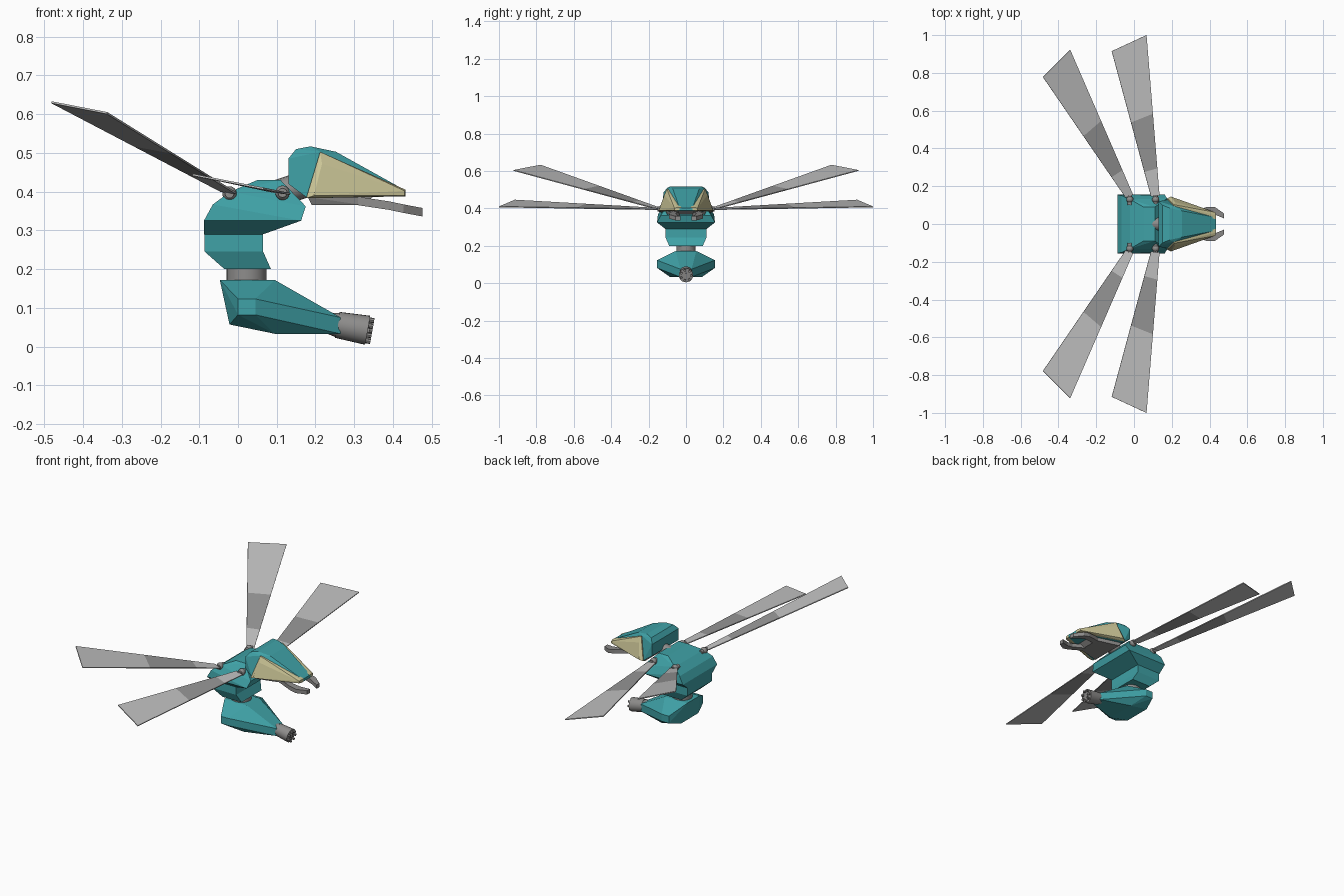
import bpy, bmesh, math
from mathutils import Vector, Matrix

if "Cube" in bpy.data.objects:
    bpy.data.objects.remove(bpy.data.objects["Cube"])


def material(name, r, g, b):
    m = bpy.data.materials.new(name)
    m.diffuse_color = (r, g, b, 1)
    m.use_nodes = True
    m.node_tree.nodes["Principled BSDF"].inputs["Base Color"].default_value = m.diffuse_color
    return m


TEAL = material("teal_shell", 0.05, 0.36, 0.385)
YELLOW = material("pale_yellow", 0.60, 0.56, 0.31)
METAL = material("grey_metal", 0.27, 0.265, 0.26)
LIGHT = material("light_wing", 0.54, 0.54, 0.54)
DARK = material("dark_wing", 0.31, 0.31, 0.31)


def finish(name, bm, mats, mirror=False, smooth=False):
    me = bpy.data.meshes.new(name)
    bm.to_mesh(me)
    bm.free()
    for m in mats:
        me.materials.append(m)
    ob = bpy.data.objects.new(name, me)
    bpy.context.collection.objects.link(ob)
    if mirror:
        mod = ob.modifiers.new("mirror", 'MIRROR')
        mod.use_axis = (False, True, False)
        mod.use_mirror_merge = False
    if smooth:
        bpy.ops.object.select_all(action='DESELECT')
        ob.select_set(True)
        bpy.context.view_layer.objects.active = ob
        bpy.ops.object.shade_smooth_by_angle(angle=math.radians(35))
    return ob


def shell(name, pts, mat, pair=False):
    """Faceted convex part: one body across the middle, or a mirrored pair."""
    bm = bmesh.new()
    for x, y, z in pts:
        bm.verts.new((x, y, z))
        if not pair:
            bm.verts.new((x, -y, z))
    res = bmesh.ops.convex_hull(bm, input=bm.verts[:])
    junk = [g for g in res["geom_interior"] if isinstance(g, bmesh.types.BMVert)]
    bmesh.ops.delete(bm, geom=junk, context='VERTS')
    bmesh.ops.dissolve_limit(bm, angle_limit=math.radians(1), verts=bm.verts[:], edges=bm.edges[:])
    bmesh.ops.recalc_face_normals(bm, faces=bm.faces[:])
    return finish(name, bm, [mat], pair)


def rod(name, a, b, r1, r2, mat, sides=20, pair=False):
    a, b = Vector(a), Vector(b)
    bm = bmesh.new()
    rot = (b - a).to_track_quat('Z', 'Y').to_matrix().to_4x4()
    bmesh.ops.create_cone(bm, cap_ends=True, segments=sides, radius1=r1, radius2=r2,
                          depth=(b - a).length, matrix=Matrix.Translation((a + b) / 2) @ rot)
    return finish(name, bm, [mat], pair, True)


# Thorax and waist
shell("thorax", [(-.088, .11, .29), (.065, .11, .29), (-.088, .155, .325), (.163, .155, .325),
                 (-.065, .15, .367), (.175, .135, .362), (-.02, .13, .40),
                 (.05, .09, .43), (.11, .09, .43)], TEAL)
shell("upper_waist", [(-.086, .11, .291), (.065, .11, .291), (-.086, .11, .245), (.065, .11, .245)], TEAL)
shell("lower_waist", [(-.086, .11, .245), (.065, .11, .245), (-.035, .09, .20), (.085, .09, .20)], TEAL)
rod("waist_joint", (.022, 0, .16), (.022, 0, .21), .052, .052, METAL, 24)

# Abdomen
shell("abdomen", [(-.047, .055, .172), (.095, .055, .172), (0, .155, .123), (.045, .155, .123),
                  (.045, .155, .082), (0, .155, .082), (-.022, .08, .057), (.095, .085, .033),
                  (.265, .03, .075), (.265, .03, .033)], TEAL)

# Stinger barrel with a ring of small studs on its end
base, tip = Vector((.20, 0, .066)), Vector((.335, 0, .042))
axis = (tip - base).normalized()
up = Vector((0, 1, 0)).cross(axis)
rod("barrel_root", base, base.lerp(tip, .5), .020, .034, METAL)
rod("barrel", base.lerp(tip, .42), tip, .034, .038, METAL, 24)
rod("barrel_core", tip, tip + axis * .005, .012, .012, METAL, 12)
for i in range(7):
    a = i * math.tau / 7
    p = tip + (Vector((0, 1, 0)) * math.cos(a) + up * math.sin(a)) * .028
    rod("barrel_stud", p - axis * .005, p + axis * .012, .0065, .0065, METAL, 8)

# Head, eyes and neck
shell("head", [(.13, .12, .42), (.13, .12, .485), (.15, .10, .51), (.187, .085, .517),
               (.253, .07, .503), (.212, .095, .503), (.18, .13, .383),
               (.433, .035, .403), (.433, .035, .388)], TEAL)
shell("eye", [(.212, .085, .503), (.176, .12, .383), (.433, .025, .388), (.433, .025, .405),
              (.212, .102, .503), (.176, .136, .383), (.433, .046, .388), (.433, .046, .405),
              (.217, .116, .472), (.196, .145, .39), (.43, .062, .39), (.43, .062, .402)], YELLOW, True)
rod("neck", (.10, 0, .395), (.19, 0, .425), .035, .035, METAL, 16)

# Jaw plate and hooked mandibles
shell("jaw_plate", [(.18, .11, .386), (.19, .10, .366), (.32, .065, .366), (.35, .055, .388)], METAL)
sections = [((.31, .05, .376), .018), ((.39, .073, .364), .018),
            ((.428, .07, .356), .020), ((.476, .043, .347), .013)]
for (a, wa), (b, wb) in zip(sections, sections[1:]):
    shell("mandible", [(p[0], p[1] + s * w, p[2] + h) for p, w in ((a, wa), (b, wb))
                       for s in (-1, 1) for h in (-.011, .011)], METAL, True)


# Wings: three panels each, the middle one dark
def wing(name, root_a, root_b, tip_a, tip_b):
    bm = bmesh.new()
    rows = []
    for t in (0, .17, .51, 1):
        rows.append([bm.verts.new(Vector(r).lerp(Vector(e), t))
                     for r, e in ((root_a, tip_a), (root_b, tip_b))])
    for i, (p, q) in enumerate(zip(rows, rows[1:])):
        f = bm.faces.new((p[0], p[1], q[1], q[0]))
        f.material_index = i % 2
    ob = finish(name, bm, [LIGHT, DARK], True)
    mod = ob.modifiers.new("thickness", 'SOLIDIFY')
    mod.thickness = .005
    mod.offset = 0


wing("front_wing", (.09, .145, .400), (.135, .15, .394), (-.118, .915, .444), (.066, 1.0, .408))
wing("rear_wing", (-.045, .14, .402), (-.005, .155, .396), (-.482, .778, .631), (-.338, .922, .603))

# Wing hinges: a rounded hub with an axle
for x, z in ((.115, .397), (-.022, .395)):
    bm = bmesh.new()
    bmesh.ops.create_uvsphere(bm, u_segments=14, v_segments=8, radius=.019,
                              matrix=Matrix.Translation((x, .13, z)))
    finish("wing_hub", bm, [METAL], True, True)
    rod("wing_axle", (x, .10, z), (x, .152, z), .012, .012, METAL, 12, True)
